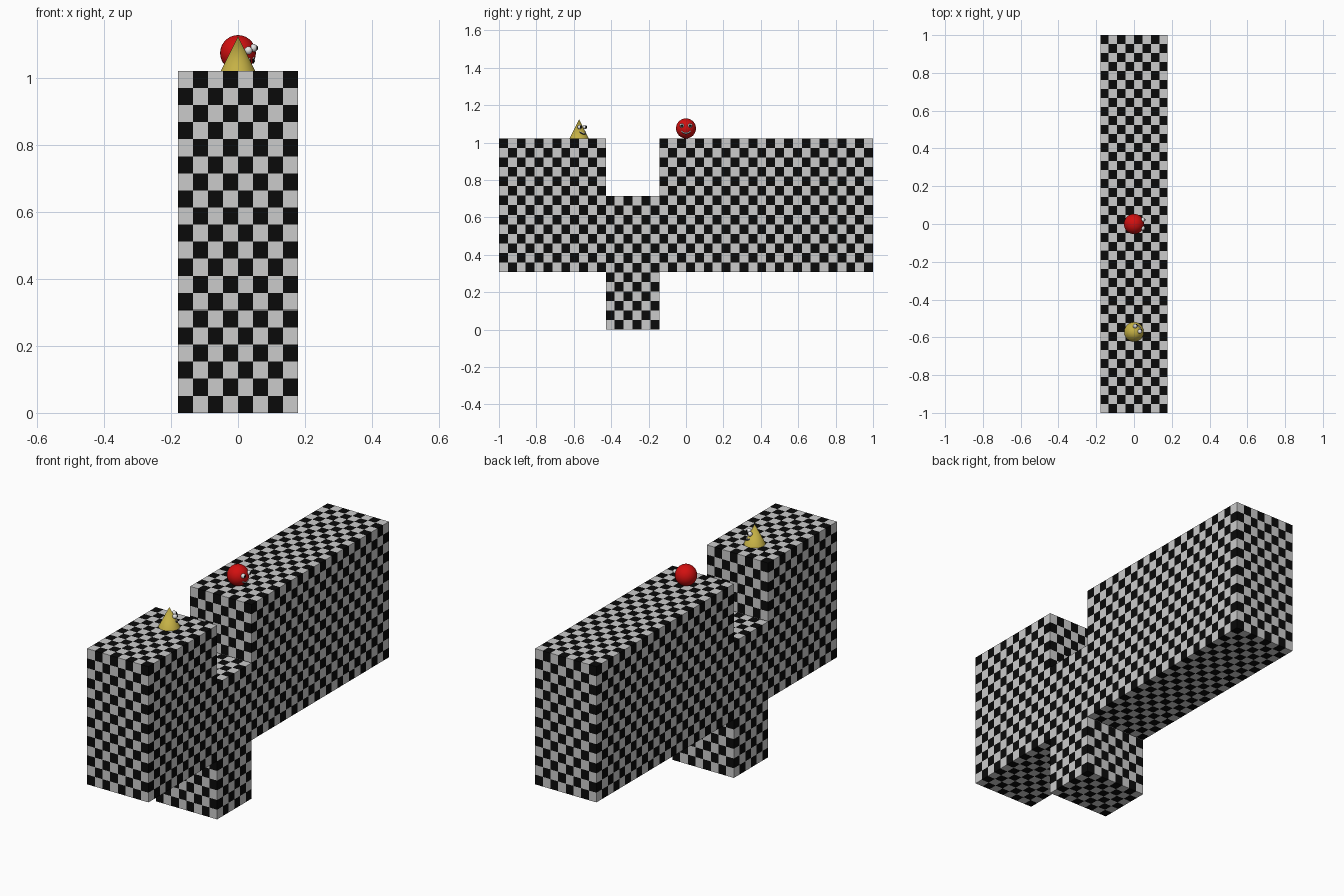
import bpy, bmesh, math
from mathutils import Matrix, Vector

if "Cube" in bpy.data.objects:
    bpy.data.objects.remove(bpy.data.objects["Cube"])


def material(name, color):
    m = bpy.data.materials.new(name)
    m.diffuse_color = (*color, 1)
    m.use_nodes = True
    m.node_tree.nodes["Principled BSDF"].inputs["Base Color"].default_value = m.diffuse_color
    return m


BLACK = material("black", (0.003, 0.003, 0.003))
LIGHT = material("light_grey", (0.6, 0.6, 0.6))
RED = material("red", (0.65, 0.005, 0.005))
GOLD = material("gold", (0.56, 0.44, 0.06))
WHITE = material("white", (0.8, 0.8, 0.8))

W = 1.25 / 7          # half width of every block
TOP = 1.022           # top of the raised blocks
H = 5 / 7             # block height


def finish(name, bm, mats, smooth=False):
    me = bpy.data.meshes.new(name)
    bm.to_mesh(me)
    bm.free()
    ob = bpy.data.objects.new(name, me)
    bpy.context.collection.objects.link(ob)
    for m in mats:
        me.materials.append(m)
    if smooth:
        bpy.ops.object.select_all(action='DESELECT')
        ob.select_set(True)
        bpy.context.view_layer.objects.active = ob
        bpy.ops.object.shade_smooth_by_angle()
    return ob


def checker_block(name, lo, hi, counts):
    """Box whose six sides are split into alternating black and light cells."""
    bm = bmesh.new()
    step = [(hi[a] - lo[a]) / counts[a] for a in range(3)]
    for axis in range(3):
        u, v = (axis + 1) % 3, (axis + 2) % 3
        for side in (0, 1):
            for i in range(counts[u]):
                for j in range(counts[v]):
                    corners = [(0, 0), (1, 0), (1, 1), (0, 1)]
                    if not side:
                        corners.reverse()
                    verts = []
                    for du, dv in corners:
                        p = [0, 0, 0]
                        p[axis] = hi[axis] if side else lo[axis]
                        p[u] = lo[u] + (i + du) * step[u]
                        p[v] = lo[v] + (j + dv) * step[v]
                        verts.append(bm.verts.new(p))
                    layer = counts[axis] - 1 if side else 0
                    bm.faces.new(verts).material_index = (i + j + layer) % 2
    bmesh.ops.remove_doubles(bm, verts=bm.verts, dist=1e-5)
    return finish(name, bm, [BLACK, LIGHT])


def ball(name, center, radius, mat, seg=24):
    bm = bmesh.new()
    bmesh.ops.create_uvsphere(bm, u_segments=seg, v_segments=seg // 2, radius=radius,
                              matrix=Matrix.Translation(center))
    return finish(name, bm, [mat], True)


def tube(name, points, radius, mat):
    cu = bpy.data.curves.new(name, 'CURVE')
    cu.dimensions = '3D'
    cu.bevel_depth = radius
    cu.bevel_resolution = 2
    cu.use_fill_caps = True
    sp = cu.splines.new('POLY')
    sp.points.add(len(points) - 1)
    for q, p in zip(sp.points, points):
        q.co = (*p, 1)
    cu.materials.append(mat)
    bpy.context.collection.objects.link(bpy.data.objects.new(name, cu))


def face(prefix, origin, turn, eye, surface_radius, mouth_z, mouth_half, curl):
    """Two eyes and a smile, facing +x and then turned about z."""
    frame = Matrix.Translation(origin) @ Matrix.Rotation(turn, 4, 'Z')
    for side, label in ((-1, "right"), (1, "left")):
        p = Vector((eye[0], side * eye[1], eye[2]))
        ball(f"{prefix}_{label}_eye", frame @ p, 0.012, WHITE, 16)
        ball(f"{prefix}_{label}_pupil", frame @ (p + Vector((0.007, 0, 0))), 0.0075, BLACK, 16)
    for label, drop, rad, mat in (("lip", -0.003, 0.003, BLACK), ("teeth", 0, 0.0035, WHITE)):
        pts = []
        for n in range(13):
            t = n / 6 - 1
            y, z = mouth_half * t, mouth_z + drop + curl * t * t
            r = surface_radius(z)
            pts.append(frame @ Vector((math.sqrt(max(r * r - y * y, 0)), y, z)))
        tube(f"{prefix}_{label}", pts, rad, mat)


# Checkered blocks
checker_block("front_block", (-W, -1, TOP - H), (W, -3 / 7, TOP), (8, 12, 14))
checker_block("back_block", (-W, -1 / 7, TOP - H), (W, 1, TOP), (8, 24, 14))
checker_block("low_block", (-W, -3 / 7, 0), (W, -1 / 7, H), (8, 6, 14))

# Red ball with a face looking to +x
R = 0.0535
ball("red_ball", (0, 0, TOP + R), R, RED, 32)
face("ball", (0, 0, TOP + R), 0, (0.046, 0.022, 0.015),
     lambda z: math.sqrt(R * R - z * z), -0.026, 0.024, 0.012)

# Gold cone with a face looking diagonally
CR, CH = 0.0515, 0.103
bm = bmesh.new()
bmesh.ops.create_cone(bm, cap_ends=True, segments=32, radius1=CR, radius2=0, depth=CH,
                      matrix=Matrix.Translation((0, -4 / 7, TOP + CH / 2)))
finish("gold_cone", bm, [GOLD], True)
face("cone", (0, -4 / 7, TOP), math.radians(42), (0.025, 0.019, 0.061),
     lambda z: CR * (1 - z / CH), 0.026, 0.02, 0.01)
